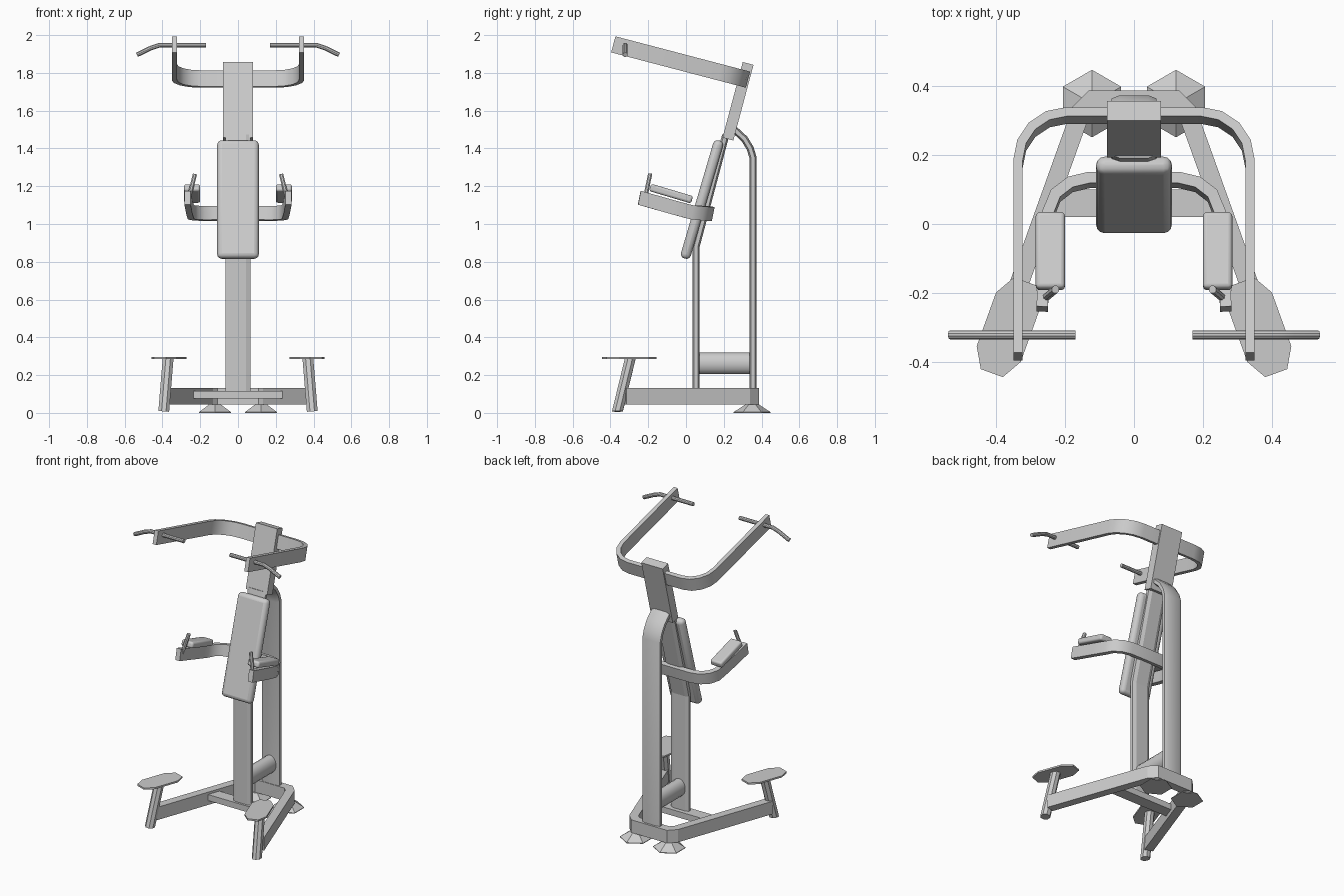
import bpy, bmesh
from math import sin, cos, pi, radians
from mathutils import Vector

if "Cube" in bpy.data.objects:
    bpy.data.objects.remove(bpy.data.objects["Cube"])


def finish(name, bm, mirror=False, bevel=0, segs=3, smooth=True):
    bmesh.ops.recalc_face_normals(bm, faces=bm.faces[:])
    me = bpy.data.meshes.new(name)
    bm.to_mesh(me)
    bm.free()
    ob = bpy.data.objects.new(name, me)
    bpy.context.collection.objects.link(ob)
    if bevel:
        m = ob.modifiers.new("bevel", 'BEVEL')
        m.width, m.segments = bevel, segs
    if mirror:
        m = ob.modifiers.new("mirror", 'MIRROR')
        m.use_mirror_merge = False
    if smooth:
        bpy.ops.object.select_all(action='DESELECT')
        ob.select_set(True)
        bpy.context.view_layer.objects.active = ob
        bpy.ops.object.shade_smooth_by_angle(angle=radians(35))
    return ob


def sweep(name, path, profile, ref, **kw):
    """Mitred sweep; profile is (across, along ref)."""
    pts, ref = [Vector(p) for p in path], Vector(ref).normalized()
    bm, rings = bmesh.new(), []
    for i, p in enumerate(pts):
        a = (p - pts[i - 1]).normalized() if i else None
        b = (pts[i + 1] - p).normalized() if i < len(pts) - 1 else None
        a, b = a or b, b or a
        side = (a + b).cross(ref).normalized()
        scale = 2 / (a + b).length
        rings.append([bm.verts.new(p + side * u * scale + ref * v) for u, v in profile])
    n = len(profile)
    for r, s in zip(rings, rings[1:]):
        for k in range(n):
            bm.faces.new((r[k], r[(k + 1) % n], s[(k + 1) % n], s[k]))
    bm.faces.new(rings[0])
    bm.faces.new(rings[-1])
    return finish(name, bm, **kw)


def rect(w, h):
    return [(-w / 2, -h / 2), (w / 2, -h / 2), (w / 2, h / 2), (-w / 2, h / 2)]


def oval(rx, ry, n):
    return [(rx * cos(2 * pi * (k + .5) / n), ry * sin(2 * pi * (k + .5) / n)) for k in range(n)]


def both_sides(half):
    return [(-x, y, z) for x, y, z in reversed(half)] + half


X, Y, Z = (1, 0, 0), (0, 1, 0), (0, 0, 1)

# Base frame, cross bar and rear feet
sweep("base_frame", both_sides([(.12, .36, .088), (.155, .325, .088), (.388, -.325, .088)]),
      rect(.055, .085), Z, smooth=False)
sweep("base_cross_bar", [(-.235, .06, .095), (.235, .06, .095)], rect(.08, .04), Z, smooth=False)
bm = bmesh.new()
rings = [[bm.verts.new((.122 + r * cos(pi / 6 + k * pi / 3), .35 + r * sin(pi / 6 + k * pi / 3), z))
          for k in range(6)] for r, z in ((.098, 0), (.098, .004), (.035, .045))]
for r, s in zip(rings, rings[1:]):
    for k in range(6):
        bm.faces.new((r[k], r[(k + 1) % 6], s[(k + 1) % 6], s[k]))
bm.faces.new(rings[0])
bm.faces.new(rings[-1])
finish("rear_foot", bm, mirror=True, smooth=False)

# Foot rests and their slanted posts
sweep("foot_rest_post", [(.393, -.363, .008), (.37, -.295, .288)], oval(.031, .031, 8), Y, mirror=True)
bm = bmesh.new()
d, e = Vector((.34, -.94, 0)), Vector((.94, .34, 0))
outline = []
for s in (1, -1):
    for k in range(4):
        t = pi * k / 3
        outline.append(Vector((.365, -.3, .286)) + s * (d * (.083 + .068 * sin(t)) + e * .068 * cos(t)))
f = bm.faces.new([bm.verts.new(p) for p in outline])
ext = bmesh.ops.extrude_face_region(bm, geom=[f])["geom"]
bmesh.ops.translate(bm, vec=(0, 0, .011), verts=[v for v in ext if isinstance(v, bmesh.types.BMVert)])
finish("foot_rest", bm, mirror=True, smooth=False)

# Columns: flat tube with chamfered edges
tube = [(-.019, -.042), (-.01, -.065), (.01, -.065), (.019, -.042),
        (.019, .042), (.01, .065), (-.01, .065), (-.019, .042)]
sweep("front_column", [(0, .053, .1), (0, .053, .88), (0, .21, 1.47)], tube, X, smooth=False)
sweep("rear_column", [(0, .355, .08), (0, .355, 1.35), (0, .34, 1.40), (0, .31, 1.45), (0, .245, 1.51)],
      tube, X)
sweep("column_brace", [(0, .06, .262), (0, .35, .262)], oval(.058, .045, 16), X)
sweep("head_post", [(0, .222, 1.45), (0, .329, 1.85)], rect(.059, .157), X, smooth=False)

# Back pad
sweep("back_pad", [(0, -.007, .817), (0, .176, 1.442)], rect(.054, .22), X, bevel=.024)

# Pull-up arms, sloping up toward the front
def slope(x, y):
    return (x, y, 1.951 - (y + .385) * .262)

R = .14
bend = [slope(.337 - R + R * sin(t * pi / 8), .315 - R + R * cos(t * pi / 8)) for t in range(5)]
sweep("pull_up_arms", both_sides(bend + [slope(.337, -.385)]), rect(.027, .088), (0, .254, .967))
sweep("pull_up_handle", [(.17, -.322, 1.947), (.415, -.322, 1.947), (.46, -.322, 1.932), (.535, -.322, 1.896)],
      oval(.013, .013, 10), Y, mirror=True)

# Dip arms with forearm pads and grips
sweep("dip_arms", both_sides([(.13, .128, 1.056), (.185, .115, 1.056), (.228, .082, 1.058), (.249, .03, 1.062),
                              (.257, -.06, 1.086), (.267, -.247, 1.139)]), rect(.033, .075), (0, .2, .98))
sweep("forearm_pad", [(.243, -.19, 1.194), (.243, .032, 1.128)], rect(.04, .085), X, mirror=True, bevel=.012)
sweep("dip_grip", [(.264, -.22, 1.12), (.228, -.19, 1.265)], oval(.012, .012, 8), Y, mirror=True)
